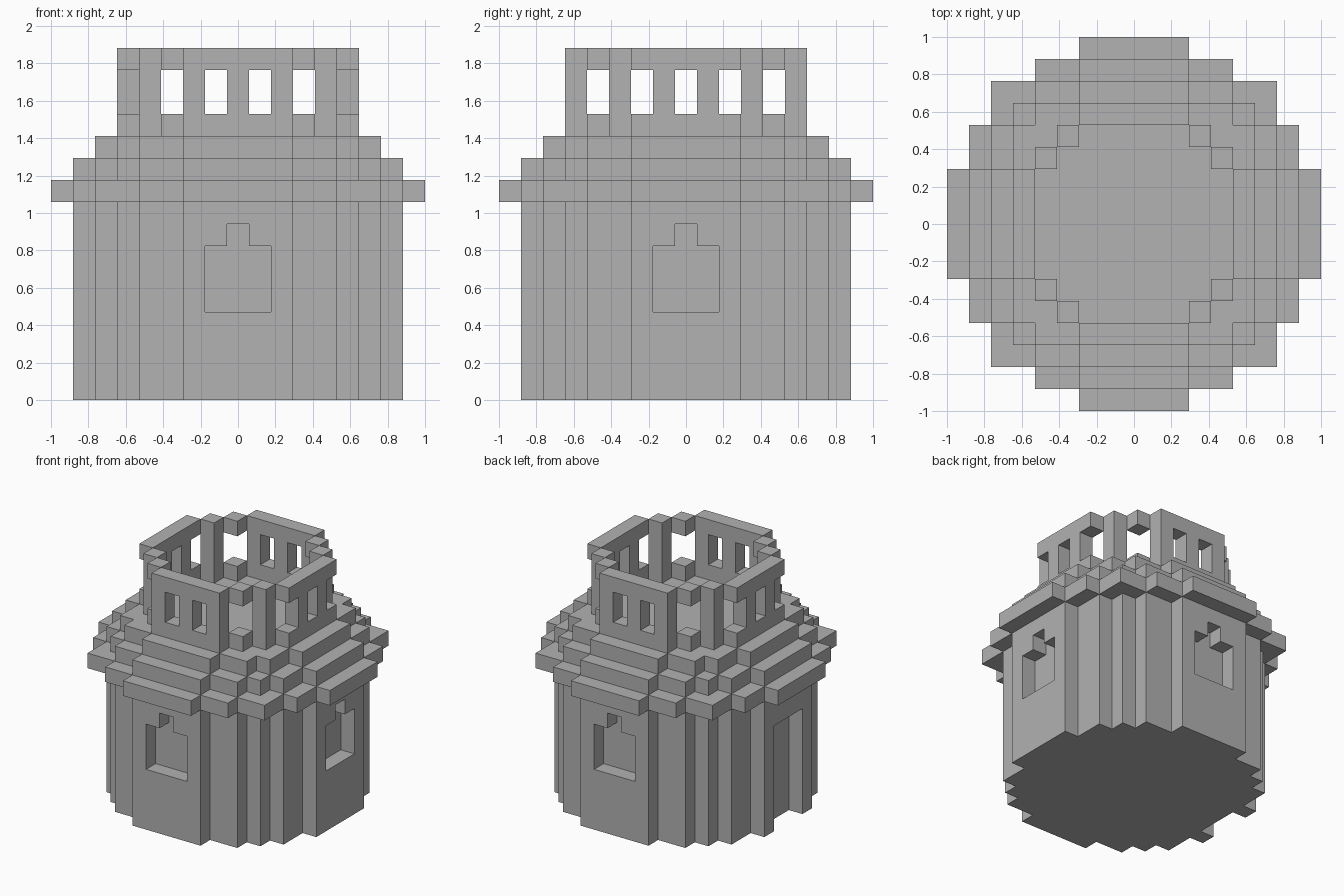
import bpy
import bmesh
import math

cube = bpy.data.objects.get("Cube")
if cube:
    bpy.data.objects.remove(cube, do_unlink=True)

U = 2 / 17  # edge of one block

stone = bpy.data.materials.new("grey stone")
stone.use_nodes = True
GREY = (0.445, 0.445, 0.445, 1)
stone.diffuse_color = GREY
stone.node_tree.nodes["Principled BSDF"].inputs["Base Color"].default_value = GREY


def prism(name, outline, z0, z1):
    """Extrude a flat outline, given in blocks, between two heights."""
    bm = bmesh.new()
    face = bm.faces.new([bm.verts.new((x * U, y * U, z0 * U)) for x, y in outline])
    top = bmesh.ops.extrude_face_region(bm, geom=[face])["geom"]
    verts = [v for v in top if isinstance(v, bmesh.types.BMVert)]
    bmesh.ops.translate(bm, verts=verts, vec=(0, 0, (z1 - z0) * U))
    bmesh.ops.recalc_face_normals(bm, faces=bm.faces)
    mesh = bpy.data.meshes.new(name)
    bm.to_mesh(mesh)
    bm.free()
    mesh.materials.append(stone)
    obj = bpy.data.objects.new(name, mesh)
    bpy.context.collection.objects.link(obj)
    return obj


def rect(x0, x1, y0, y1):
    return [(x0, y0), (x1, y0), (x1, y1), (x0, y1)]


def disc(n):
    """Stepped circle outline reaching n + 0.5 blocks from the centre."""
    r2 = (n + 0.5) ** 2
    widths = [math.isqrt(int(r2 - j * j)) + 0.5 for j in range(-n, n + 1)]
    right = [(widths[0], -n - 0.5)]
    for k in range(1, len(widths)):
        if widths[k] != widths[k - 1]:
            y = k - n - 0.5
            right += [(widths[k - 1], y), (widths[k], y)]
    right.append((widths[-1], n + 0.5))
    return right + [(-x, y) for x, y in reversed(right)]


def cut(target, cutter):
    mod = target.modifiers.new("recess", "BOOLEAN")
    mod.operation = "DIFFERENCE"
    mod.solver = "EXACT"
    mod.object = cutter
    bpy.context.view_layer.objects.active = target
    bpy.ops.object.modifier_apply(modifier=mod.name)
    bpy.data.objects.remove(cutter, do_unlink=True)


# Round wall with stepped roof
wall = prism("tower_wall", disc(7), 0, 9)
prism("roof_eave", disc(8), 9, 10)
prism("roof_middle_step", disc(7), 10, 11)
prism("roof_upper_step", disc(6), 11, 12)

# Recessed windows with a notched head: front, back and +x side
for px, py in ((0, -1), (0, 1), (1, 0)):
    for half, z0, z1 in ((1.5, 4, 7), (0.5, 6.5, 8)):
        wx = 1 if px else half
        wy = 1 if py else half
        cx, cy = px * 7.5, py * 7.5
        cut(wall, prism("cutter", rect(cx - wx, cx + wx, cy - wy, cy + wy), z0, z1))

# Doorway on the -x side
cut(wall, prism("cutter", rect(-8.5, -6.5, -1.5, 1.5), -1, 7))

# Lantern: sill ring and top ring
for name, z in (("lantern_sill", 12), ("lantern_top_rail", 15)):
    for s in (-1, 1):
        a, b = sorted((s * 4.5, s * 5.5))
        prism(name + "_long", rect(-2.5, 2.5, a, b), z, z + 1)
        prism(name + "_side", rect(a, b, -2.5, 2.5), z, z + 1)
        for t in (-1, 1):
            for x, y in ((s * 3, t * 4), (s * 4, t * 3)):
                prism(name + "_corner", rect(x - 0.5, x + 0.5, y - 0.5, y + 0.5), z, z + 1)

# Lantern posts on every other block around the ring
for x in range(-5, 6):
    for y in range(-5, 6):
        in_ring = 4.5 ** 2 < x * x + y * y < 5.5 ** 2
        is_post = y % 2 == 1 if abs(x) == 5 else x % 2 == 0
        if in_ring and is_post:
            prism("lantern_post", rect(x - 0.5, x + 0.5, y - 0.5, y + 0.5), 13, 15)
